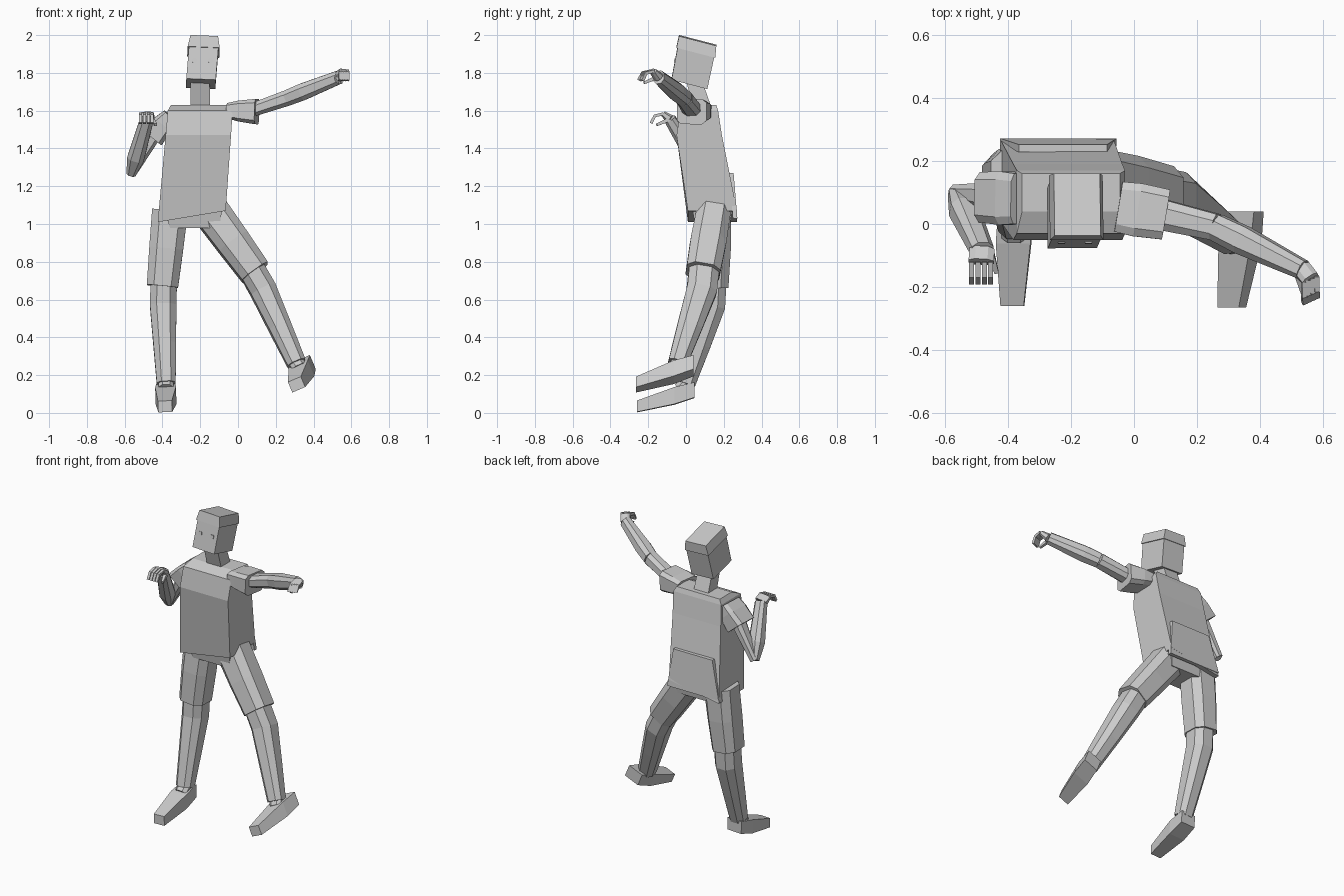
import bpy
import bmesh
from mathutils import Vector

default_cube = bpy.data.objects.get("Cube")
if default_cube:
    bpy.data.objects.remove(default_cube, do_unlink=True)

# One plain grey for the whole figure
grey = bpy.data.materials.new("plain_grey")
grey.use_nodes = True
grey.diffuse_color = (.6, .6, .6, 1)
grey.node_tree.nodes["Principled BSDF"].inputs["Base Color"].default_value = grey.diffuse_color

SIDEWAYS = Vector((1, 0, 0))
BACKWARD = Vector((0, 1, 0))
UPWARD = Vector((0, 0, 1))


def rectangle(half_width, half_depth, corner):
    """Rectangle outline; a corner value below one cuts the corners off."""
    outline = []
    for a, b in ((-1, -1), (1, -1), (1, 1), (-1, 1)):
        if corner == 1:
            outline.append((a * half_width, b * half_depth))
            continue
        along_side = (a * half_width, b * half_depth * corner)
        along_front = (a * half_width * corner, b * half_depth)
        outline += [along_side, along_front] if a * b > 0 else [along_front, along_side]
    return outline


def loft(name, path, sizes, side=SIDEWAYS, axis=None, corner=1):
    """Skin rectangles of the given half sizes along a path of points."""
    path = [Vector(point) for point in path]
    bm = bmesh.new()
    rings = []
    for i, (centre, size) in enumerate(zip(path, sizes)):
        before, after = path[max(i - 1, 0)], path[min(i + 1, len(path) - 1)]
        along = (axis or after - before).normalized()
        across = (side - along * side.dot(along)).normalized()
        depth = along.cross(across)
        rings.append([bm.verts.new(centre + across * a + depth * b)
                      for a, b in rectangle(*size, corner)])
    for low, high in zip(rings, rings[1:]):
        for j in range(len(low)):
            bm.faces.new((low[j - 1], low[j], high[j], high[j - 1]))
    bm.faces.new(rings[0])
    bm.faces.new(rings[-1])
    bmesh.ops.recalc_face_normals(bm, faces=bm.faces)
    mesh = bpy.data.meshes.new(name)
    bm.to_mesh(mesh)
    bm.free()
    mesh.materials.append(grey)
    obj = bpy.data.objects.new(name, mesh)
    bpy.context.collection.objects.link(obj)
    return obj


def build_leg(name, hip, knee, ankle, heel, toe):
    """Short trouser leg, bare lower leg, ankle and shoe."""
    hip, knee, ankle, heel, toe = map(Vector, (hip, knee, ankle, heel, toe))
    loft(name + "_shorts_leg", [hip, hip.lerp(knee, .5), knee],
         [(.095, .09), (.09, .095), (.083, .09)], corner=.55)
    calf = knee.lerp(ankle, .2) + BACKWARD * .02
    loft(name + "_lower_leg", [knee.lerp(hip, .2), calf, calf.lerp(ankle, .5), ankle],
         [(.07, .08), (.07, .08), (.06, .066), (.05, .05)], corner=.5)
    instep = heel.lerp(toe, .35)
    loft(name + "_ankle", [ankle, ankle.lerp(instep, .5)],
         [(.04, .035), (.04, .04)], corner=.5)
    # The sole stays square to the shin
    shin = (ankle - knee).normalized()
    loft(name + "_shoe", [heel, instep, toe], [(.05, .04), (.055, .045), (.037, .03)],
         side=SIDEWAYS - shin * shin.x, axis=-BACKWARD)


def build_arm(name, shoulder, hem, elbow, wrist, knuckles, spread, elbow_size):
    """Flared sleeve, arm and hand; spread is the finger gap towards the thumb."""
    shoulder, hem, elbow, wrist, knuckles, spread = map(
        Vector, (shoulder, hem, elbow, wrist, knuckles, spread))
    loft(name + "_sleeve", [shoulder, shoulder.lerp(hem, .4), hem],
         [(.08, .04), (.085, .055), (.08, .067)], side=BACKWARD, corner=.7)
    joint = (elbow_size, elbow_size)
    loft(name + "_upper_arm", [shoulder.lerp(hem, .7), elbow],
         [(.05, .035), joint], side=BACKWARD, corner=.5)
    loft(name + "_forearm", [elbow, elbow.lerp(wrist, .3), wrist],
         [joint, (.045, .045), (.03, .036)], side=BACKWARD, corner=.5)
    loft(name + "_palm", [wrist, knuckles],
         [(spread.length * 2, .025), (spread.length * 2, .015)], side=spread, corner=.5)

    # Four bent fingers side by side, then the thumb
    reach, droop = Vector((0, -.045, -.01)), Vector((0, -.02, -.04))
    for i in range(4):
        root = knuckles + spread * (i - 1.5)
        loft(f"{name}_finger_{i + 1}", [root, root + reach, root + reach + droop],
             [(.008, .008)] * 3, side=spread)
    thumb = wrist + spread * 1.3
    loft(name + "_thumb", [thumb, thumb + Vector((.02, -.07, -.03))],
         [(.011, .011), (.007, .007)])


# Shirt: leaning box with sloped shoulders and a slanted hem
shirt = loft("shirt",
             [(-.245, .14, 1.04), (-.21, .07, 1.47), (-.2, .07, 1.6), (-.2, .1, 1.63)],
             [(.18, .13), (.173, .12), (.172, .1), (.155, .06)], axis=UPWARD)
for vert in shirt.data.vertices[:4]:
    vert.co.z += (vert.co.x + .245) / 6

loft("shirt_tail", [(-.24, .26, 1.03), (-.225, .24, 1.27)],
     [(.185, .012), (.14, .012)], axis=UPWARD)
loft("pelvis", [(-.23, .14, .98), (-.24, .14, 1.1)],
     [(.13, .09), (.16, .11)], axis=UPWARD)

# Neck and nodding head
loft("neck", [(-.2, .1, 1.58), (-.2, .035, 1.78)], [(.052, .045), (.05, .04)])
head_pose = {"side": Vector((1, 0, -.05)), "axis": Vector((.04, .25, .96))}
jaw, brow, crown = Vector((-.197, .018, 1.742)), (-.183, .052, 1.91), (-.18, .062, 1.972)
loft("head", [jaw, brow], [(.078, .098), (.078, .1)], **head_pose)
loft("hair_cap", [brow, crown], [(.085, .106), (.073, .102)], **head_pose)

# Small raised square eyes
for name, x in (("right_eye", -.23), ("left_eye", -.145)):
    loft(name, [(x, -.06, 1.855), (x, -.057, 1.875)],
         [(.011, .004), (.011, .004)], axis=head_pose["axis"])

# Legs astride, the left one swung outwards
build_leg("right", hip=(-.36, .15, 1.07), knee=(-.4, .135, .67),
          ankle=(-.38, 0, .155), heel=(-.38, .045, .12), toe=(-.386, -.26, .034))
build_leg("left", hip=(-.14, .145, 1.06), knee=(.09, .09, .745),
          ankle=(.31, -.045, .262), heel=(.35, .04, .25), toe=(.31, -.265, .15))

# Left arm stretched outwards, right arm folded at a sharp elbow
build_arm("left", shoulder=(-.05, .055, 1.6), hem=(.1, .03, 1.595),
          elbow=(.26, -.01, 1.667), wrist=(.535, -.145, 1.777),
          knuckles=(.56, -.175, 1.81), spread=(-.013, -.006, 0), elbow_size=.042)
build_arm("right", shoulder=(-.36, .08, 1.575), hem=(-.455, .085, 1.46),
          elbow=(-.565, .1, 1.265), wrist=(-.482, -.085, 1.555),
          knuckles=(-.485, -.12, 1.583), spread=(.02, 0, 0), elbow_size=.025)
